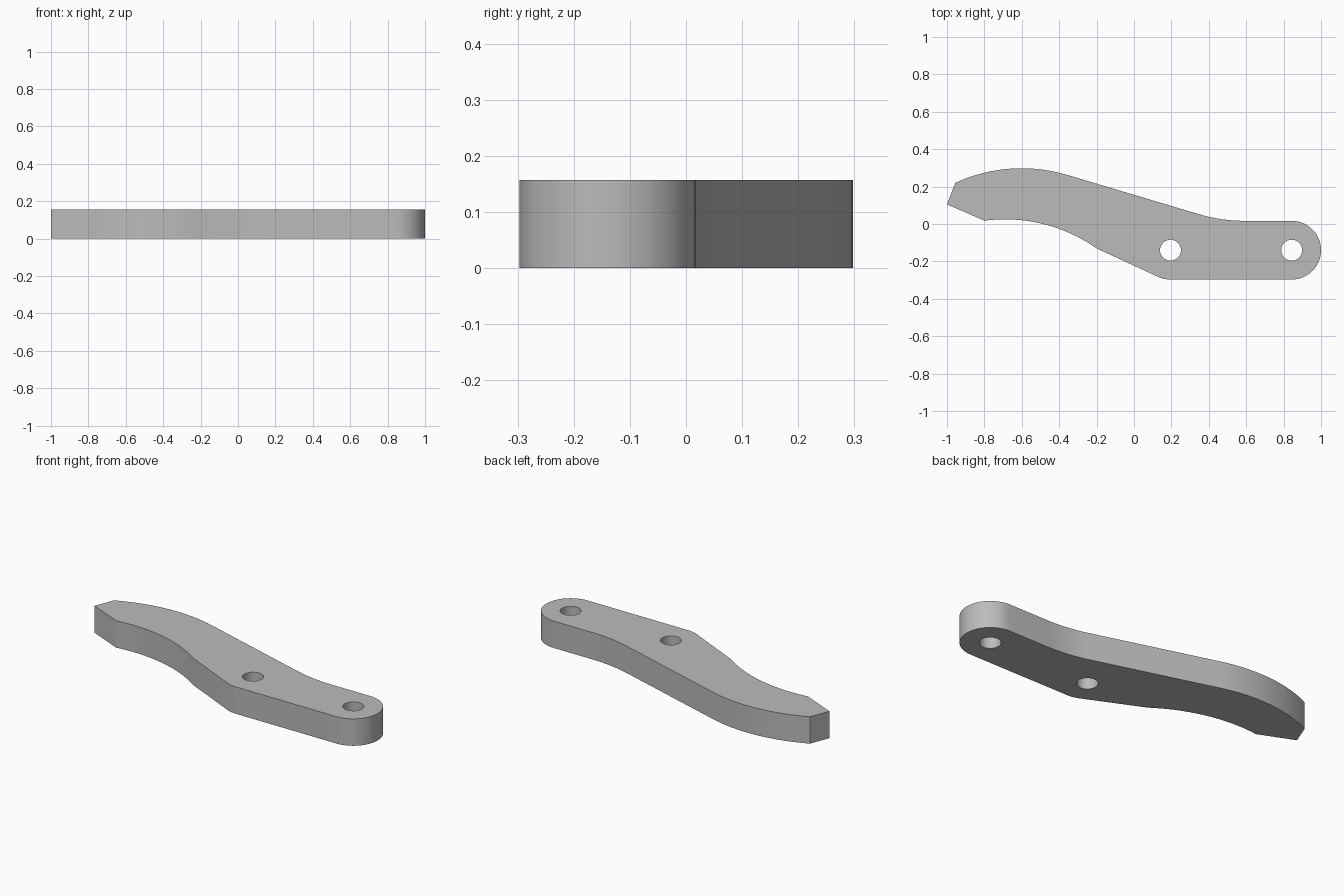
import bpy, bmesh
from math import sin, cos, radians, pi

cube = bpy.data.objects.get("Cube")
if cube:
    bpy.data.objects.remove(cube, do_unlink=True)

HEIGHT = 0.157
END_R = 0.157          # rounded end radius
BEND_R = 0.85          # large bend radius
HOLE_R = 0.056
PIVOTS = [(0.195, -0.14), (0.843, -0.14)]


def arc(center, radius, start, end, steps):
    """Points along an arc, angles in degrees."""
    angles = [radians(start + (end - start) * i / steps) for i in range(steps + 1)]
    return [(center[0] + radius * cos(a), center[1] + radius * sin(a)) for a in angles]


# Outline, clockwise from the pointed tip
outline = [(-1.0, 0.105)]
outline += arc((-0.6, 0.298 - BEND_R), BEND_R, 114.7, 73.2, 20)       # convex back
outline += arc((0.59, 0.017 + BEND_R), BEND_R, 253.2, 270, 10)        # concave neck
outline += arc(PIVOTS[1], END_R, 90, -90, 32)                         # round end
outline += arc(PIVOTS[0], END_R, 270, 246.4, 6)                       # lower heel
outline += arc((-0.69, 0.025 - BEND_R), BEND_R, 54.8, 97.4, 20)       # concave belly

material = bpy.data.materials.new("plain grey")
material.use_nodes = True
grey = (0.5, 0.5, 0.5, 1)
material.diffuse_color = grey
material.node_tree.nodes["Principled BSDF"].inputs["Base Color"].default_value = grey


def prism(name, points, bottom, top):
    """Extrude a closed outline into a solid."""
    bm = bmesh.new()
    face = bm.faces.new([bm.verts.new((x, y, bottom)) for x, y in points])
    extruded = bmesh.ops.extrude_face_region(bm, geom=[face])["geom"]
    moved = [v for v in extruded if isinstance(v, bmesh.types.BMVert)]
    bmesh.ops.translate(bm, verts=moved, vec=(0, 0, top - bottom))
    bmesh.ops.recalc_face_normals(bm, faces=bm.faces)
    mesh = bpy.data.meshes.new(name)
    bm.to_mesh(mesh)
    bm.free()
    mesh.materials.append(material)
    obj = bpy.data.objects.new(name, mesh)
    bpy.context.collection.objects.link(obj)
    return obj


lever = prism("lever_arm", outline, 0, HEIGHT)
bpy.context.view_layer.objects.active = lever
lever.select_set(True)

# Pivot holes
for i, center in enumerate(PIVOTS):
    circle = arc(center, HOLE_R, 0, 360, 32)[:-1]
    cutter = prism(f"hole_cutter_{i + 1}", circle, -0.1, HEIGHT + 0.1)
    cut = lever.modifiers.new("pivot hole", "BOOLEAN")
    cut.operation = "DIFFERENCE"
    cut.solver = "EXACT"
    cut.object = cutter
    bpy.ops.object.modifier_apply(modifier=cut.name)
    bpy.data.objects.remove(cutter, do_unlink=True)

bpy.ops.object.shade_smooth_by_angle(angle=pi / 9)
